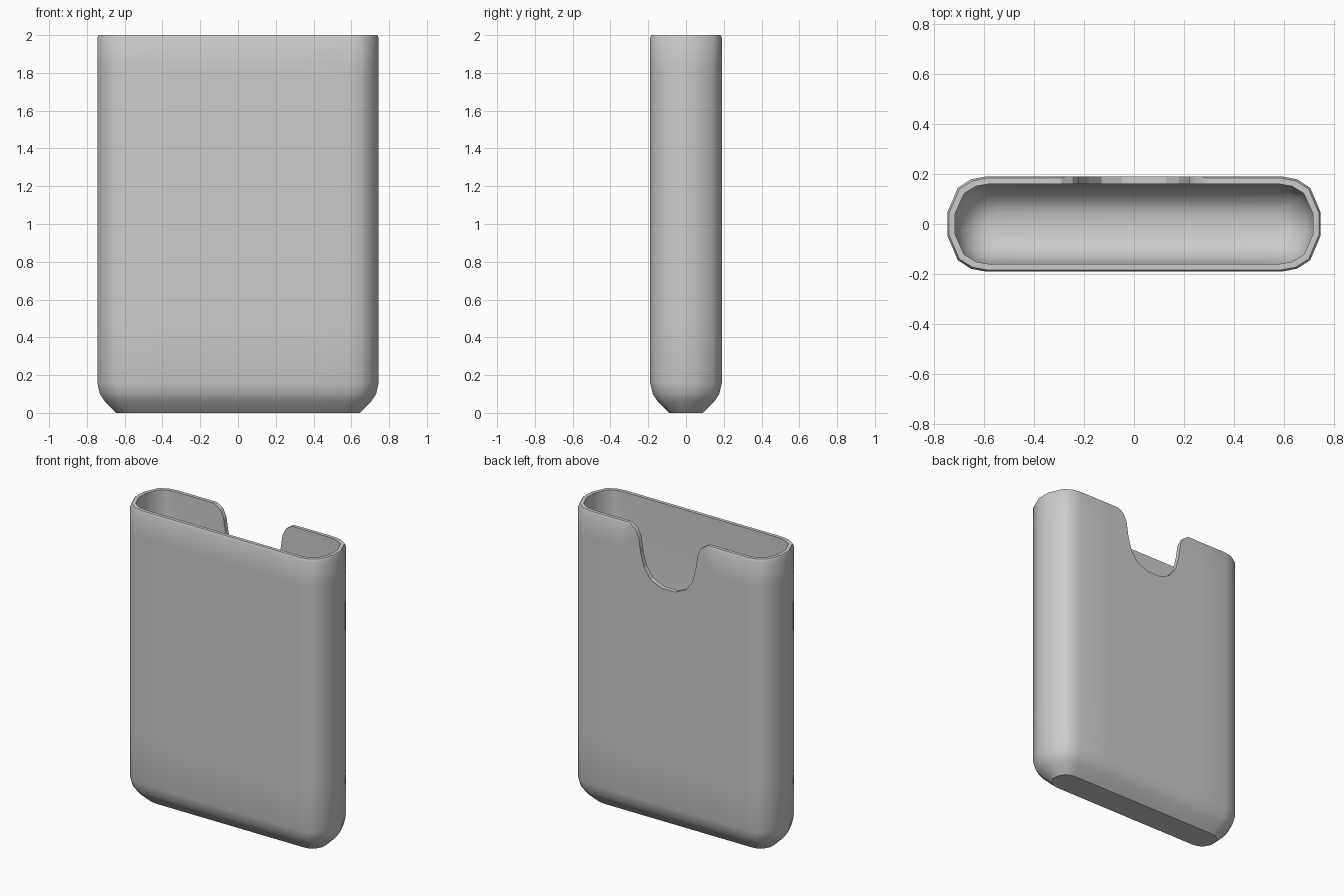
import bpy, bmesh, math

if "Cube" in bpy.data.objects:
    bpy.data.objects.remove(bpy.data.objects["Cube"])

HALF_X, HALF_Y, HEIGHT = 0.745, 0.19, 2.0
MID = 0.35  # central part of the flat walls
# quarter of the rounded end, as fractions of corner width and half depth
CORNER = [(0, 1), (0.39, 0.94), (0.73, 0.76), (1, 0.24)]

grey = bpy.data.materials.new("grey")
grey.use_nodes = True
COLOUR = (0.6, 0.6, 0.6, 1)
grey.diffuse_color = COLOUR
grey.node_tree.nodes["Principled BSDF"].inputs["Base Color"].default_value = COLOUR


def outline(inset):
    """Counter-clockwise rounded outline, pulled in by the inset."""
    hx, hy = HALF_X - inset, HALF_Y - inset
    flat = 0.59 - 0.4 * inset
    q = [(MID, hy)] + [(flat + (hx - flat) * u, hy * v) for u, v in CORNER]
    right = [(x, -y) for x, y in q] + q[::-1]
    return right + [(-x, -y) for x, y in right]


def add_object(name, bm):
    bmesh.ops.recalc_face_normals(bm, faces=bm.faces)
    mesh = bpy.data.meshes.new(name)
    bm.to_mesh(mesh)
    bm.free()
    obj = bpy.data.objects.new(name, mesh)
    bpy.context.collection.objects.link(obj)
    mesh.materials.append(grey)
    return obj


# Sleeve shell: rings of (inset, height), up the outside and down the inside
RINGS = [(0.1, 0), (0.04, 0.06), (0.014, 0.1), (0, 0.16), (0, 0.48), (0, 1.82),
         (0, 1.985), (0.007, HEIGHT), (0.03, HEIGHT), (0.03, 0.2),
         (0.06, 0.1), (0.11, 0.055), (0.15, 0.04)]
bm = bmesh.new()
loops = [[bm.verts.new((x, y, z)) for x, y in outline(d)] for d, z in RINGS]
for a, b in zip(loops, loops[1:]):
    for i in range(len(a)):
        j = (i + 1) % len(a)
        bm.faces.new((a[i], a[j], b[j], b[i]))
bm.faces.new(loops[0][::-1])
bm.faces.new(loops[-1])

# Creases: along the rounded ends and along the lower edge of the flat walls
for e in bm.edges:
    p, q = e.verts[0].co, e.verts[1].co
    m = (p + q) / 2
    side = abs(m.x) > 0.69 and 0.14 < abs(m.y) < 0.15 and 1 < m.z < 1.3
    lower = abs(m.x) < 0.01 and abs(m.z - 0.06) < 0.001
    if (side and abs(p.z - q.z) > 1 and abs(p.z - 1.15) < 0.7) or lower:
        e.smooth = False
sleeve = add_object("sleeve", bm)

# Thumb notch in the back wall, with rounded shoulders
half = [(0.05, 1.625), (0.13, 1.66), (0.18, 1.73), (0.205, 1.82),
        (0.22, 1.92), (0.245, 1.97), (0.29, 2.0), (0.29, 2.1)]
bm = bmesh.new()
face = bm.faces.new([bm.verts.new((x, 0.1, z))
                     for x, z in half + [(-x, z) for x, z in half[::-1]]])
solid = bmesh.ops.extrude_face_region(bm, geom=[face])["geom"]
bmesh.ops.translate(bm, vec=(0, 0.2, 0),
                    verts=[v for v in solid if isinstance(v, bmesh.types.BMVert)])
cutter = add_object("notch_cutter", bm)
cutter.hide_render = True

cut = sleeve.modifiers.new("thumb_notch", "BOOLEAN")
cut.operation = "DIFFERENCE"
cut.solver = "EXACT"
cut.object = cutter
bpy.ops.object.select_all(action="DESELECT")
bpy.context.view_layer.objects.active = sleeve
sleeve.select_set(True)
bpy.ops.object.modifier_apply(modifier=cut.name)
bpy.data.objects.remove(cutter)
bpy.ops.object.shade_smooth_by_angle(angle=math.radians(40))
